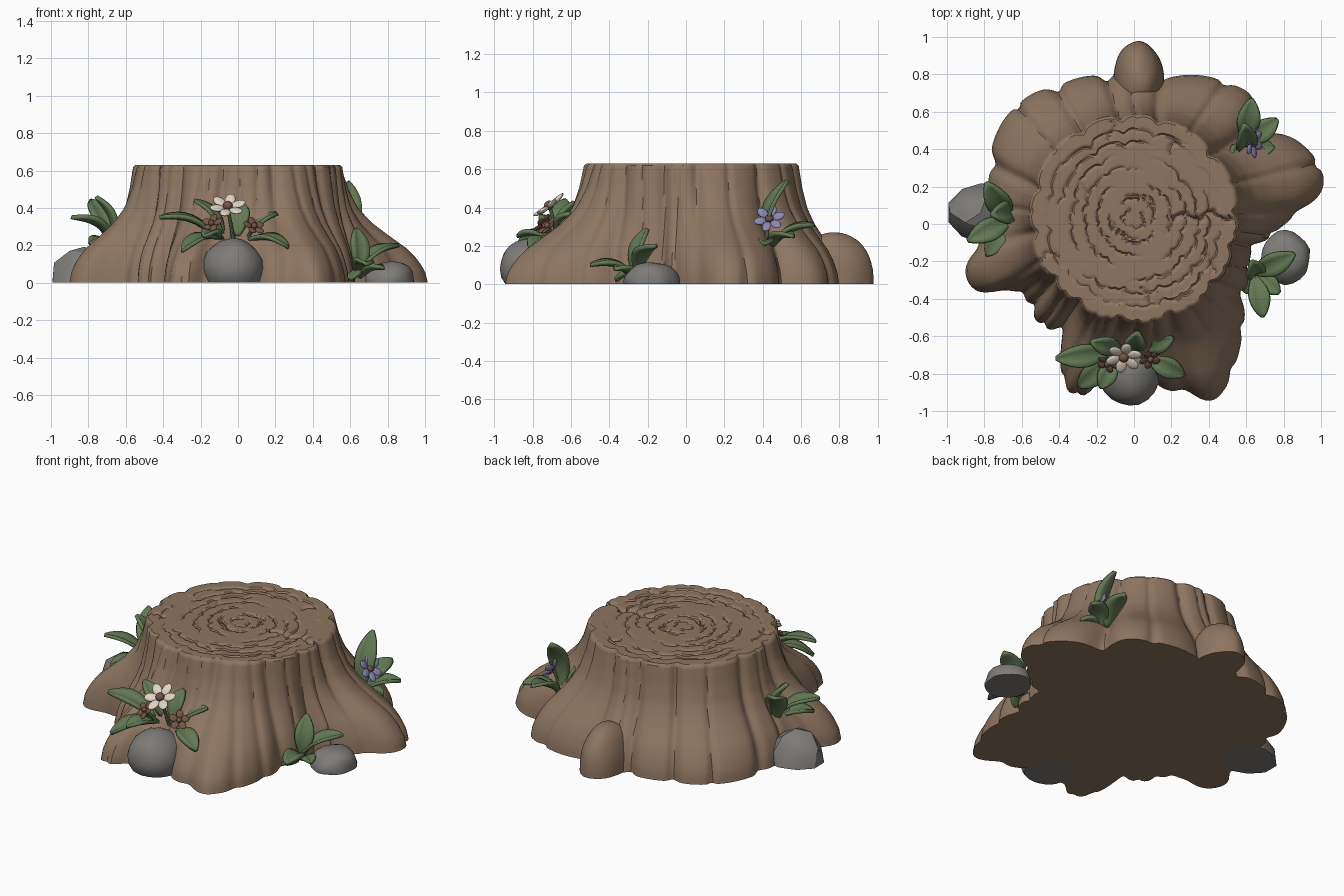
import bpy, bmesh, math, random
from mathutils import Vector, Matrix, noise

if "Cube" in bpy.data.objects:
    bpy.data.objects.remove(bpy.data.objects["Cube"])

random.seed(4)
CY = 0.03   # stump axis is slightly behind the origin
TOP = 0.63


def mat(name, col):
    m = bpy.data.materials.new(name)
    m.diffuse_color = (*col, 1)
    m.use_nodes = True
    m.node_tree.nodes["Principled BSDF"].inputs["Base Color"].default_value = m.diffuse_color
    return m


BARK = mat("bark brown", (0.27, 0.18, 0.118))
LEAF = mat("leaf green", (0.125, 0.195, 0.088))
STONE = mat("stone grey", (0.21, 0.2, 0.188))
WHITE = mat("cream petal", (0.76, 0.66, 0.56))
PURPLE = mat("violet petal", (0.26, 0.24, 0.45))
BROWN = mat("brown petal", (0.17, 0.09, 0.058))


def finish(name, bm, mats, angle=35):
    bmesh.ops.recalc_face_normals(bm, faces=bm.faces)
    me = bpy.data.meshes.new(name)
    bm.to_mesh(me)
    bm.free()
    ob = bpy.data.objects.new(name, me)
    bpy.context.collection.objects.link(ob)
    for m in mats:
        me.materials.append(m)
    bpy.ops.object.select_all(action='DESELECT')
    ob.select_set(True)
    bpy.context.view_layer.objects.active = ob
    bpy.ops.object.shade_smooth_by_angle(angle=math.radians(angle))
    return ob


def interp(table, x):
    for (x0, y0), (x1, y1) in zip(table, table[1:]):
        if x <= x1:
            return y0 + (y1 - y0) * (x - x0) / (x1 - x0)
    return table[-1][1]


# ---- stump: ground outline, flare profile and bark grooves
outline = [(.18, .79), (.32, .8), (.47, .77), (.64, .69), (.67, .5), (.83, .48), (.97, .36),
           (1.03, .21), (.95, .09), (.8, 0), (.62, -.16), (.6, -.4), (.57, -.64), (.49, -.89),
           (.4, -.98), (.33, -.94), (.14, -.88), (-.02, -.74), (-.15, -.87), (-.32, -.95),
           (-.4, -.8), (-.38, -.58), (-.45, -.58), (-.56, -.49), (-.6, -.33), (-.8, -.39),
           (-.91, -.3), (-.9, -.16), (-.78, 0), (-.78, .2), (-.78, .38), (-.69, .57),
           (-.56, .69), (-.34, .77), (-.1, .81)]
polar = sorted((math.degrees(math.atan2(y - CY, x)) % 360, math.hypot(x, y - CY)) for x, y in outline)
polar = [(polar[-1][0] - 360, polar[-1][1])] + polar + [(polar[0][0] + 360, polar[0][1])]
flare = [(0, 1), (.06, .97), (.12, .89), (.18, .77), (.25, .56), (.32, .36), (.4, .2),
         (.5, .09), (.6, .02), (.63, 0)]
notches = [3, 40, 76, 97, 121, 163, 188, 217, 236, 262, 290, 320, 344]
fine = [20, 57, 88, 140, 176, 204, 227, 248, 255, 272, 281, 302, 311, 332, 352]


def dip(a, centre, width):
    d = (a - centre + 180) % 360 - 180
    return math.exp(-(d / width) ** 2)


def base_r(a):
    return sum(interp(polar, (a + d) % 360) for d in (-3, -1.5, 0, 1.5, 3)) / 5


def stump_r(a, z):
    t = 1 - z / TOP
    tw = a + 5 * t * math.sin(math.radians(a * 3))      # grooves wander downwards
    r_top = 0.562 - .005 * math.sin(math.radians(2 * a))
    f = interp(flare, z)
    r = r_top + (base_r(a) - r_top) * f
    r -= sum((.022 + .012 * f) * dip(tw, n, 2.6) + .012 * dip(tw, n, 7) for n in notches)
    r -= sum((.011 + .012 * f) * dip(tw, n, 1.5) for n in fine)
    return r


SEG = 300
bm = bmesh.new()


def add_ring(fn):
    return [bm.verts.new(fn(i * 360 / SEG)) for i in range(SEG)]


def at(a, r, z):
    return Vector((r * math.cos(math.radians(a)), CY + r * math.sin(math.radians(a)), z))


rings = [add_ring(lambda a, z=z: at(a, stump_r(a, z), z))
         for z in [TOP * k / 24 for k in range(24)] + [0.618]]
# cut face with growth rings and radial cracks
growth = [(.1, .7), (.2, 1.9), (.235, 4.0), (.36, .3), (.5, 2.6), (.63, 5.0), (.75, 1.2), (.87, 3.4)]
cracks = [(2, .38, .97, .028), (278, .68, .82, .012), (60, .72, .85, .012), (150, .5, .62, .01),
          (205, .82, .97, .014), (330, .78, .95, .014), (105, .8, .97, .012)]


def cut_z(a, s):
    z = TOP - .004 * (s < .86)
    ar = math.radians(a)
    w = s + .012 * math.sin(3 * ar + 9 * s) + .008 * math.sin(7 * ar + 20 * s)
    for g, ph in growth:
        gate = min(1, max(0, 1.5 * (math.sin(2 * ar + ph * 3) + math.sin(3 * ar + ph) * .6 + .75)))
        z -= .012 * gate * math.exp(-((w - g) / .011) ** 2)
    for ca, s0, s1, dep in cracks:
        if s0 < s < s1:
            z -= dep * dip(a + 3 * math.sin(s * 22), ca, 1.3 / s)
    return z


N = 66
for k in range(N):
    s = 1 - k / N
    rings.append(add_ring(lambda a, s=s: at(a, s * (stump_r(a, TOP) - .012), cut_z(a, s))))
for lo, hi in zip(rings, rings[1:]):
    for i in range(SEG):
        j = (i + 1) % SEG
        bm.faces.new((lo[i], lo[j], hi[j], hi[i]))
bm.faces.new(rings[-1])
bm.faces.new(rings[0][::-1])
finish("stump", bm, [BARK], 40)


# ---- rounded lumps sitting on the ground, sliced flat at z = 0
def lump(name, c, rad, m, rough, sub=3, angle=30):
    bm = bmesh.new()
    bmesh.ops.create_icosphere(bm, subdivisions=sub, radius=1)
    for v in bm.verts:
        d = 1 + rough * noise.noise(v.co * 1.4 + Vector(c) * 7)
        v.co = Vector(c) + Vector([v.co[i] * rad[i] * d for i in range(3)])
    bmesh.ops.bisect_plane(bm, geom=bm.verts[:] + bm.edges[:] + bm.faces[:],
                           plane_co=(0, 0, 0), plane_no=(0, 0, 1), clear_inner=True)
    bmesh.ops.holes_fill(bm, edges=[e for e in bm.edges if e.is_boundary])
    finish(name, bm, [m], angle)


lump("back_root", (.025, .77, 0), (.135, .21, .28), BARK, .05, 4)
lump("front_rock", (-.025, -.8, .08), (.165, .17, .16), STONE, .08)
lump("left_rock", (-.82, .06, 0), (.18, .165, .19), STONE, .15, 2, 25)
lump("right_rock", (.81, -.18, .015), (.135, .145, .1), STONE, .1)


# ---- leaves: curved, folded blades
def leaf(name, base, tip, width):
    base, tip = Vector(base), Vector(tip)
    d = tip - base
    L = d.length
    side = d.cross(Vector((base.x * .2, base.y * .2, 1))).normalized()
    up = side.cross(d).normalized()
    bm = bmesh.new()
    rows = []
    for i in range(11):
        t = i / 10
        w = width / 2 * (max(0, math.sin(math.pi * (.04 + .94 * t ** 1.2))) ** .75)
        mid = base + d * t + up * (.13 * L * math.sin(math.pi * t))
        rows.append([bm.verts.new(mid + side * (w * u) + up * (w * .35 * (abs(u) ** 1.2 - .3)))
                     for u in (-1, -.5, 0, .5, 1)])
    for p, q in zip(rows, rows[1:]):
        for k in range(4):
            bm.faces.new((p[k], p[k + 1], q[k + 1], q[k]))
    ob = finish(name, bm, [LEAF], 50)
    s = ob.modifiers.new("thickness", 'SOLIDIFY')
    s.thickness = .02
    s.offset = 0


clusters = {
    "front": [((-.12, -.68, .25), (-.42, -.72, .35), .12), ((-.09, -.7, .24), (-.3, -.87, .17), .12),
              ((-.08, -.66, .26), (-.23, -.63, .44), .1), ((.06, -.7, .23), (.27, -.81, .19), .11),
              ((.06, -.66, .24), (.21, -.61, .37), .1), ((0, -.66, .25), (.02, -.58, .43), .11),
              ((-.1, -.72, .24), (-.18, -.88, .25), .1)],
    "left": [((-.67, .05, .2), (-.79, .22, .44), .13), ((-.66, .02, .22), (-.89, -.09, .35), .12),
             ((-.66, 0, .21), (-.79, -.17, .21), .11), ((-.66, .06, .22), (-.76, .05, .46), .12)],
    "right": [((.64, -.26, .04), (.63, -.2, .29), .11), ((.64, -.26, .06), (.86, -.16, .2), .12),
              ((.64, -.27, .05), (.69, -.5, .1), .11), ((.62, -.24, .06), (.6, -.37, .02), .1),
              ((.65, -.27, .03), (.78, -.37, .08), .1)],
    "back": [((.58, .42, .2), (.59, .53, .54), .12), ((.59, .45, .2), (.63, .67, .31), .12),
             ((.6, .43, .2), (.77, .56, .25), .11), ((.6, .4, .2), (.75, .41, .21), .1),
             ((.56, .4, .22), (.52, .36, .36), .08)],
}
for name, items in clusters.items():
    for i, (b, t, w) in enumerate(items):
        leaf(f"{name}_leaf_{i + 1}", b, t, w)


# ---- flowers: flattened petals round a domed centre, on a thin stem
def flower(name, c, normal, radius, petals, m, centre, root):
    c, root = Vector(c), Vector(root)
    frame = Matrix.Translation(c) @ Vector(normal).to_track_quat('Z', 'Y').to_matrix().to_4x4()
    bm = bmesh.new()
    for k in range(petals):
        M = (frame @ Matrix.Rotation(2 * math.pi * k / petals + .3, 4, 'Z')
             @ Matrix.Translation((radius * .6, 0, radius * .06)) @ Matrix.Rotation(-.2, 4, 'Y')
             @ Matrix.Diagonal((radius * .42, radius * 1.75 / petals, radius * .12, 1)))
        bmesh.ops.create_uvsphere(bm, u_segments=14, v_segments=8, radius=1, matrix=M)
    n = len(bm.faces)
    bmesh.ops.create_uvsphere(bm, u_segments=14, v_segments=8, radius=1,
                              matrix=frame @ Matrix.Translation((0, 0, .008))
                              @ Matrix.Diagonal((radius * .27, radius * .27, radius * .25, 1)))
    for i, f in enumerate(bm.faces):
        f.material_index = int(i >= n)
    finish(name, bm, [m, centre], 60)
    bm = bmesh.new()
    d = c - root
    bmesh.ops.create_cone(bm, cap_ends=True, segments=8, radius1=.011, radius2=.009, depth=d.length,
                          matrix=Matrix.Translation((c + root) / 2)
                          @ d.to_track_quat('Z', 'Y').to_matrix().to_4x4())
    finish(name + "_stem", bm, [LEAF])


flower("cream_flower", (-.055, -.71, .405), (0, -.6, .8), .098, 6, WHITE, BROWN, (-.02, -.66, .2))
flower("brown_flower_right", (.085, -.72, .3), (.35, -.65, .7), .062, 5, BROWN, BROWN, (.03, -.66, .2))
flower("brown_flower_left", (-.14, -.745, .315), (-.35, -.7, .65), .06, 5, BROWN, BROWN, (-.06, -.67, .2))
flower("violet_flower", (.635, .435, .34), (.8, -.1, .5), .082, 6, PURPLE, BROWN, (.58, .41, .18))
